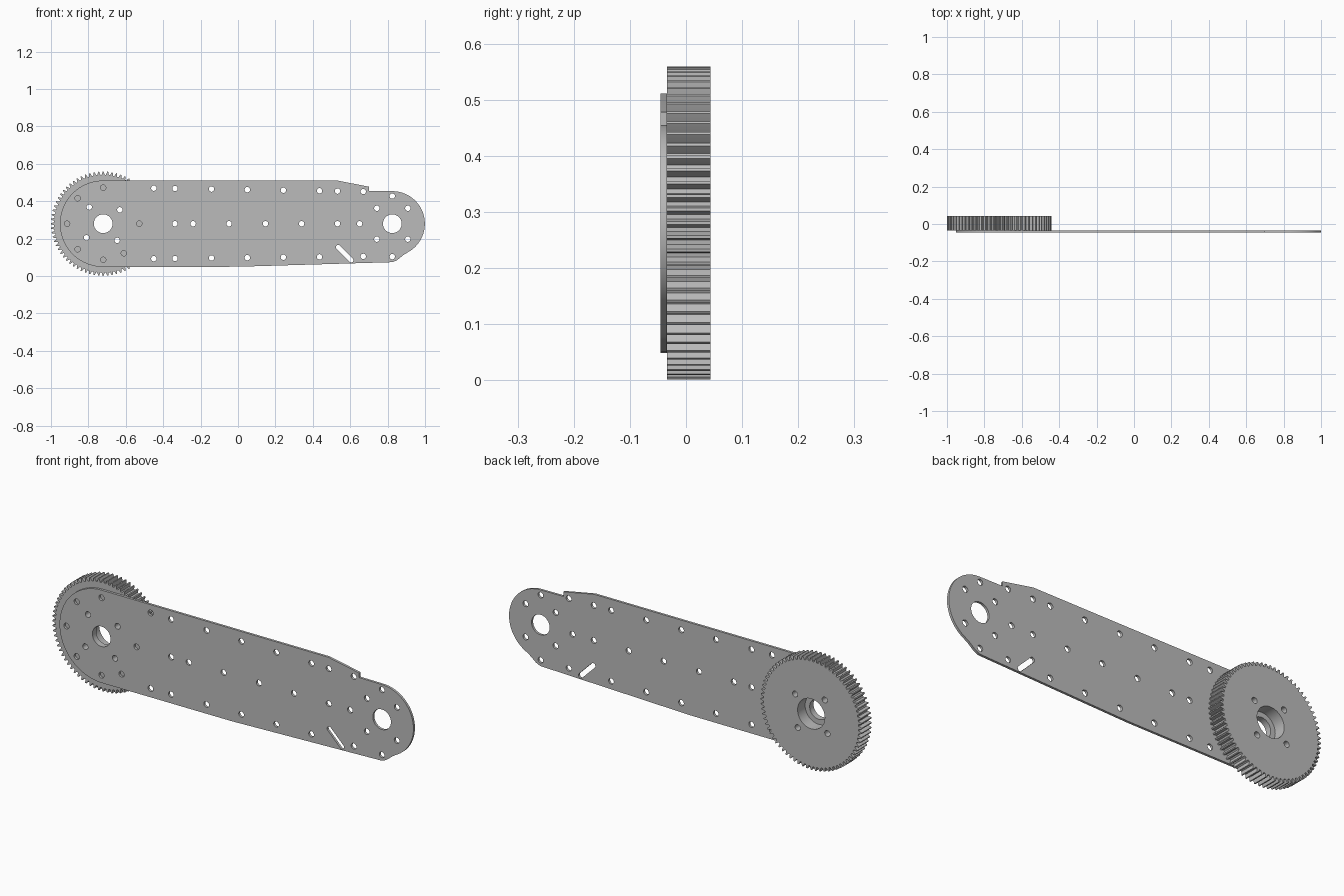
import bpy, bmesh
from math import sin, cos, pi, radians

cube = bpy.data.objects.get("Cube")
if cube:
    bpy.data.objects.remove(cube, do_unlink=True)

metal = bpy.data.materials.new("grey_metal")
metal.use_nodes = True
metal.diffuse_color = (0.5, 0.5, 0.5, 1)
metal.node_tree.nodes["Principled BSDF"].inputs["Base Color"].default_value = metal.diffuse_color

HUB = (-0.721, 0.28)
TIP = (0.825, 0.28)


def arc(center, radius, start, end, steps):
    """Points along an arc, angles in degrees."""
    angles = [radians(start + (end - start) * i / steps) for i in range(steps + 1)]
    return [(center[0] + radius * cos(a), center[1] + radius * sin(a)) for a in angles]


def circle(center, radius, steps=20):
    return arc(center, radius, 0, 360, steps)[:-1]


def cut_sheet(name, loops, y_front, y_back):
    """Extrude an outline with holes between two depths."""
    curve = bpy.data.curves.new(name, "CURVE")
    curve.dimensions = "2D"
    curve.fill_mode = "BOTH"
    curve.extrude = (y_back - y_front) / 2
    for loop in loops:
        spline = curve.splines.new("POLY")
        spline.points.add(len(loop) - 1)
        for point, (x, z) in zip(spline.points, loop):
            point.co = (x, z, 0, 1)
        spline.use_cyclic_u = True
    curve.materials.append(metal)
    obj = bpy.data.objects.new(name, curve)
    bpy.context.collection.objects.link(obj)
    obj.rotation_euler.x = pi / 2
    obj.location.y = (y_front + y_back) / 2
    bpy.ops.object.select_all(action="DESELECT")
    obj.select_set(True)
    bpy.context.view_layer.objects.active = obj
    bpy.ops.object.convert(target="MESH")
    obj = bpy.context.object
    bm = bmesh.new()
    bm.from_mesh(obj.data)
    bmesh.ops.remove_doubles(bm, verts=bm.verts, dist=0.00005)
    bmesh.ops.recalc_face_normals(bm, faces=bm.faces)
    bm.to_mesh(obj.data)
    bm.free()
    bpy.ops.object.shade_smooth_by_angle(angle=radians(30))
    return obj


# Holes shared by the plate and the gear
hub_bolts = [circle(p, 0.0145) for p in arc(HUB, 0.116, 40, 310, 3)]

# Arm plate outline: round hub end, stepped shoulder, round tip
outline = arc(HUB, 0.231, 90, 270, 48)
outline += [(0, 0.05), (0.81, 0.074), (0.828, 0.075), (0.85, 0.085), (0.885, 0.113)]
outline += arc(TIP, 0.174, -55, 90, 40)
outline += [(0.70, 0.455), (0.70, 0.478), (0.53, 0.511)]

# Rows of bolt holes along the arm
bolts = [(x, 0.47 - 0.016 * (x + 0.45)) for x in (-0.45, -0.337, -0.142, 0.05, 0.243, 0.436, 0.532, 0.67)]
bolts += [(x, 0.28) for x in (-0.337, -0.24, -0.048, 0.147, 0.34, 0.532, 0.65)]
bolts += [(x, 0.093 + 0.011 * (x + 0.45)) for x in (-0.45, -0.337, -0.142, 0.05, 0.243, 0.436, 0.67)]

# Bolt circles around the hub and the tip
bolts += [arc(HUB, 0.193, a, a, 1)[0] for a in (0, 90, 135, 180, 225, 270, 305)]
bolts += arc(TIP, 0.117, 45, 315, 3)
bolts += [(TIP[0], 0.428), (TIP[0], 0.104)]

# Slanted slot with rounded ends
slot = arc((0.535, 0.155), 0.012, 45, 225, 8) + arc((0.605, 0.085), 0.012, 225, 405, 8)

cut_sheet("arm_plate",
          [outline, slot, circle(HUB, 0.05, 48), circle(TIP, 0.05, 48)]
          + hub_bolts + [circle(p, 0.0145) for p in bolts],
          -0.0455, -0.0335)

# Spur gear behind the hub end
TEETH = 72
profile = []
for i in range(TEETH):
    for offset, radius in ((-0.33, 0.262), (-0.22, 0.271), (-0.11, 0.279),
                           (0.11, 0.279), (0.22, 0.271), (0.33, 0.262)):
        a = 2 * pi * (i + offset) / TEETH
        profile.append((HUB[0] + radius * cos(a), HUB[1] + radius * sin(a)))
cut_sheet("spur_gear", [profile, circle(HUB, 0.075, 48)] + hub_bolts, -0.0335, 0.044)

# Step at the bottom of the gear bore
cut_sheet("bore_step", [circle(HUB, 0.075, 48), circle(HUB, 0.05, 48)], -0.0335, -0.015)
